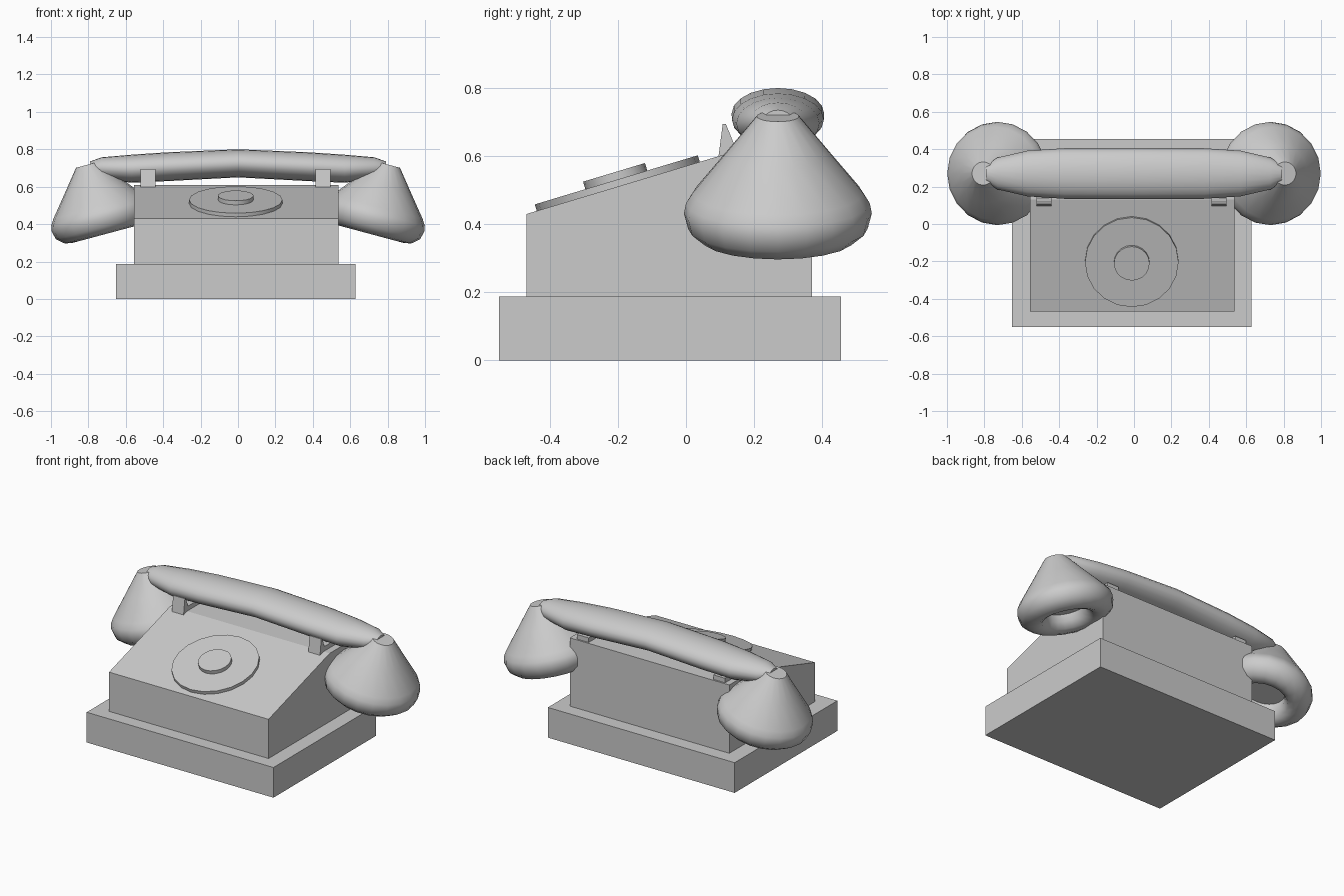
import bpy, math
from mathutils import Matrix, Vector

if "Cube" in bpy.data.objects:
    bpy.data.objects.remove(bpy.data.objects["Cube"])

HY = 0.27  # handset axis position in y


def make(name, verts, faces, smooth=None):
    me = bpy.data.meshes.new(name)
    me.from_pydata([tuple(v) for v in verts], [], faces)
    ob = bpy.data.objects.new(name, me)
    bpy.context.collection.objects.link(ob)
    bpy.ops.object.select_all(action='DESELECT')
    bpy.context.view_layer.objects.active = ob
    ob.select_set(True)
    bpy.ops.object.mode_set(mode='EDIT')
    bpy.ops.mesh.select_all(action='SELECT')
    bpy.ops.mesh.normals_make_consistent(inside=False)
    bpy.ops.object.mode_set(mode='OBJECT')
    if smooth:
        bpy.ops.object.shade_smooth_by_angle(angle=math.radians(smooth))
    return ob


def bridge(rings):
    """Flatten equal rings to verts, quads between them and two end caps."""
    n = len(rings[0])
    faces = [(i * n + j, i * n + (j + 1) % n, (i + 1) * n + (j + 1) % n, (i + 1) * n + j)
             for i in range(len(rings) - 1) for j in range(n)]
    last = (len(rings) - 1) * n
    faces += [tuple(range(n)), tuple(range(last, last + n))]
    return [v for r in rings for v in r], faces


def extrude_x(name, profile, x0, x1):
    return make(name, *bridge([[(x, y, z) for y, z in profile] for x in (x0, x1)]))


def lathe(name, profile, matrix, sides=20, smooth=40):
    rings = [[matrix @ Vector((r * math.cos(2 * math.pi * k / sides),
                               r * math.sin(2 * math.pi * k / sides), t))
              for k in range(sides)] for r, t in profile]
    return make(name, *bridge(rings), smooth)


# Plinth and wedge-shaped housing
extrude_x("base", [(-0.55, 0), (0.455, 0), (0.455, 0.187), (-0.55, 0.187)], -0.652, 0.628)
extrude_x("housing", [(-0.468, 0.187), (0.37, 0.187), (0.37, 0.61), (0.13, 0.61), (-0.468, 0.43)],
          -0.556, 0.537)

# Dial and its hub, lying on the slope
tilt = math.atan2(0.18, 0.598)
dial = Matrix.Translation((-0.012, -0.199, 0.511)) @ Matrix.Rotation(tilt, 4, 'X')
lathe("dial", [(0.25, -0.005), (0.25, 0.02)], dial)
lathe("dial_hub", [(0.095, 0.015), (0.095, 0.043)], dial)

# Cradle rests with upright front prongs
rest = [(0.095, 0.595), (0.36, 0.595), (0.36, 0.638), (0.14, 0.638), (0.117, 0.695), (0.108, 0.695)]
for side, x in (("left", -0.48), ("right", 0.455)):
    extrude_x("cradle_" + side, rest, x - 0.04, x + 0.04)

# Handle: elliptical sections (x, centre z, half width, half height)
half = [(0, 0.725, 0.136, 0.075), (0.375, 0.707, 0.135, 0.077), (0.57, 0.696, 0.122, 0.075),
        (0.73, 0.70, 0.085, 0.057), (0.79, 0.70, 0.045, 0.035)]
stations = [(-x, z, a, b) for x, z, a, b in half[:0:-1]] + half
rings = [[(x, HY + a * math.cos(k * math.pi / 10), z + b * math.sin(k * math.pi / 10))
          for k in range(20)] for x, z, a, b in stations]
make("handle", *bridge(rings), 40)

# Conical ear and mouth cups with a rounded, recessed rim
cup = [(0.062, 0.295), (0.156, 0.178), (0.25, 0.062), (0.27, 0.03), (0.276, 0), (0.264, -0.047),
       (0.225, -0.08), (0.185, -0.088), (0.15, -0.075), (0.125, -0.04), (0.118, 0)]
for name, s in (("ear_cup", -1), ("mouth_cup", 1)):
    m = Matrix.Translation((s * 0.73, HY, 0.432)) @ Matrix.Rotation(s * math.radians(15), 4, 'Y')
    lathe(name, cup, m)
